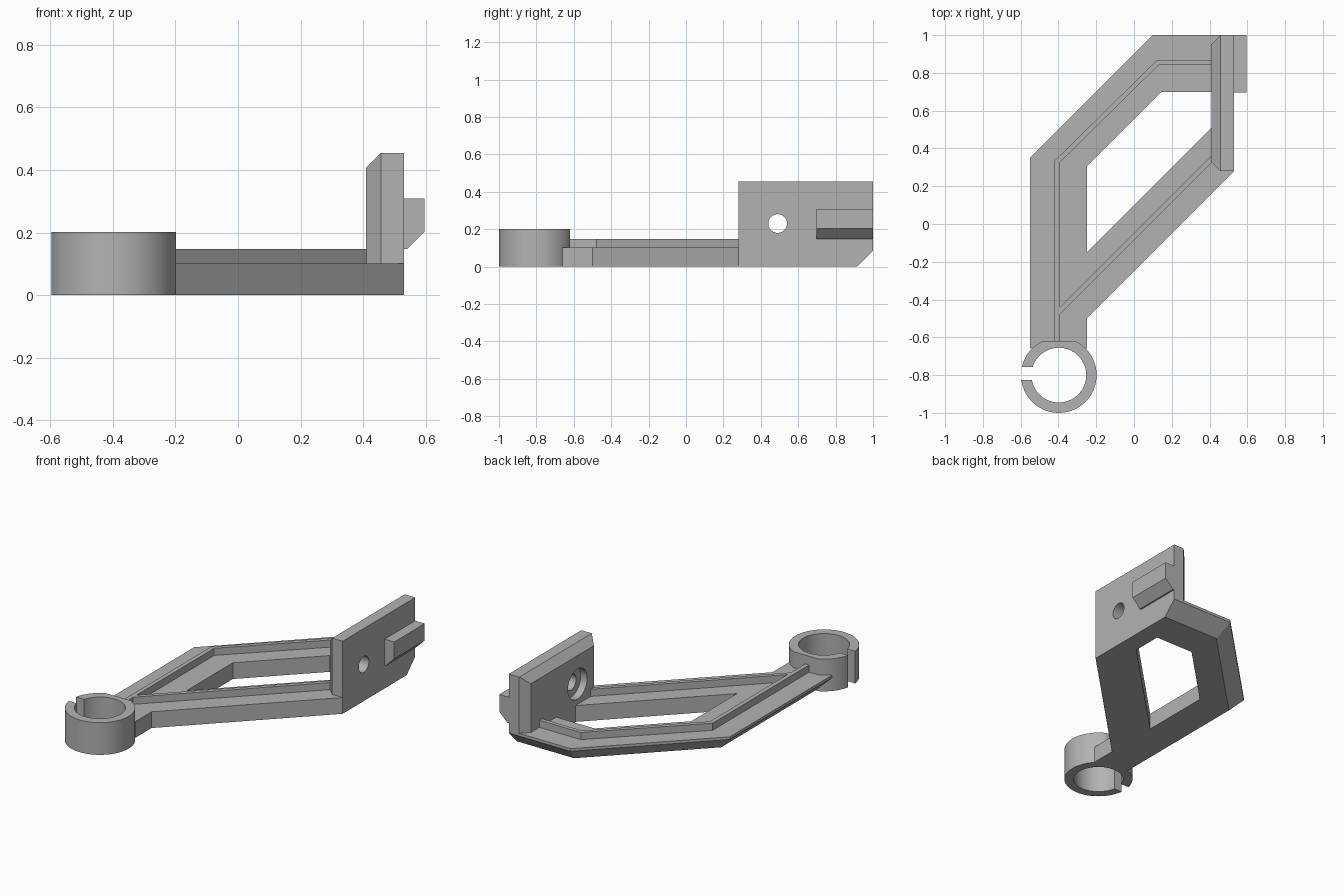
import bpy, bmesh, math
from mathutils import Vector

cube = bpy.data.objects.get("Cube")
if cube:
    bpy.data.objects.remove(cube, do_unlink=True)

grey = bpy.data.materials.new("plain_grey")
grey.use_nodes = True
GREY = (0.45, 0.45, 0.45, 1)
grey.diffuse_color = GREY
grey.node_tree.nodes["Principled BSDF"].inputs["Base Color"].default_value = GREY


def prism(name, outline, low, high, axis="z", cuts=()):
    """Extrude an outline along z, or an xz outline along y; then slice by planes."""
    def place(a, b, t):
        return (a, b, t) if axis == "z" else (a, t, b)
    bm = bmesh.new()
    face = bm.faces.new([bm.verts.new(place(a, b, low)) for a, b in outline])
    ext = bmesh.ops.extrude_face_region(bm, geom=[face])
    verts = [v for v in ext["geom"] if isinstance(v, bmesh.types.BMVert)]
    bmesh.ops.translate(bm, verts=verts, vec=place(0, 0, high - low))
    for point, normal in cuts:
        geom = bm.verts[:] + bm.edges[:] + bm.faces[:]
        cut = bmesh.ops.bisect_plane(bm, geom=geom, plane_co=point,
                                     plane_no=Vector(normal).normalized(), clear_outer=True)
        edges = [e for e in cut["geom_cut"] if isinstance(e, bmesh.types.BMEdge)]
        bmesh.ops.holes_fill(bm, edges=edges, sides=0)
    bmesh.ops.recalc_face_normals(bm, faces=bm.faces[:])
    mesh = bpy.data.meshes.new(name)
    bm.to_mesh(mesh)
    bm.free()
    mesh.materials.append(grey)
    obj = bpy.data.objects.new(name, mesh)
    bpy.context.collection.objects.link(obj)
    return obj


def subtract(obj, cutter):
    cutter.hide_render = True
    mod = obj.modifiers.new("cut", "BOOLEAN")
    mod.operation = "DIFFERENCE"
    mod.solver = "EXACT"
    mod.object = cutter
    bpy.context.view_layer.objects.active = obj
    bpy.ops.object.modifier_apply(modifier=mod.name)
    bpy.data.objects.remove(cutter, do_unlink=True)


def smooth(obj):
    bpy.ops.object.select_all(action="DESELECT")
    obj.select_set(True)
    bpy.context.view_layer.objects.active = obj
    bpy.ops.object.shade_smooth_by_angle(angle=math.radians(30))


def circle(cx, cy, r, n=48):
    return [(cx + r * math.cos(math.tau * i / n), cy + r * math.sin(math.tau * i / n))
            for i in range(n)]


# Flat frame, with its outer lower edges bevelled
BEVEL = 0.085
frame = prism("arm_frame",
              [(-0.55, -0.66), (-0.46, -0.63), (-0.34, -0.63), (-0.25, -0.66), (-0.25, -0.5),
               (0.53, 0.28), (0.46, 0.3), (0.46, 1), (0.1, 1), (-0.55, 0.35)], 0, 0.102,
              cuts=[((-0.55, 0, BEVEL), (-1, 0, -1)),
                    ((0, 1, BEVEL), (0, 1, -1)),
                    ((-0.55, 0.35, BEVEL), (-1, 1, -math.sqrt(2)))])
subtract(frame, prism("opening", [(-0.25, -0.15), (0.42, 0.52), (0.42, 0.7),
                                  (0.145, 0.7), (-0.25, 0.305)], -0.1, 0.3))

# Thin stiffening ribs along the frame
prism("outer_rib", [(-0.42, -0.64), (-0.393, -0.64), (-0.393, 0.325), (0.132, 0.843),
                    (0.43, 0.843), (0.43, 0.868), (0.122, 0.868), (-0.42, 0.335)], 0.09, 0.147)
prism("diagonal_rib", [(-0.405, -0.49), (0.43, 0.345), (0.43, 0.38), (-0.405, -0.455)],
      0.09, 0.147)

# Upright mounting plate with bevelled inner edges
plate = prism("mounting_plate", [(0.41, 0), (0.53, 0), (0.53, 0.455), (0.41, 0.455)],
              0.28, 1, axis="y",
              cuts=[((0.41, 0, 0.408), (-1, 0, 1)),
                    ((0.41, 0.328, 0), (-1, -1, 0)),
                    ((0.41, 0.952, 0), (-1, 1, 0)),
                    ((0, 1, BEVEL), (0, 1, -1))])


# Screw hole and wider recess on the inner side
def bore(radius, x0, x1):
    cutter = prism("bore", circle(0, 0, radius), x0, x1)
    for v in cutter.data.vertices:
        a, b, t = v.co
        v.co = (t, 0.49 + a, 0.23 + b)
    subtract(plate, cutter)


bore(0.05, 0.3, 0.7)
bore(0.095, 0.3, 0.455)
smooth(plate)

# Locating tongue on the outer side
prism("locating_tongue", [(0.5, 0.147), (0.54, 0.147), (0.596, 0.203),
                          (0.596, 0.309), (0.5, 0.309)], 0.697, 1, axis="y")


# Split clip ring, flattened towards the frame
def arc(radius, n=72):
    lower = math.pi + math.asin(0.025 / radius)
    upper = 3 * math.pi - math.asin(0.042 / radius)
    for i in range(n + 1):
        a = lower + (upper - lower) * i / n
        yield (-0.398 + radius * math.cos(a), min(-0.8 + radius * math.sin(a), -0.62))


ring = prism("clip_ring", list(arc(0.2)) + list(arc(0.145))[::-1], 0, 0.202)
smooth(ring)
